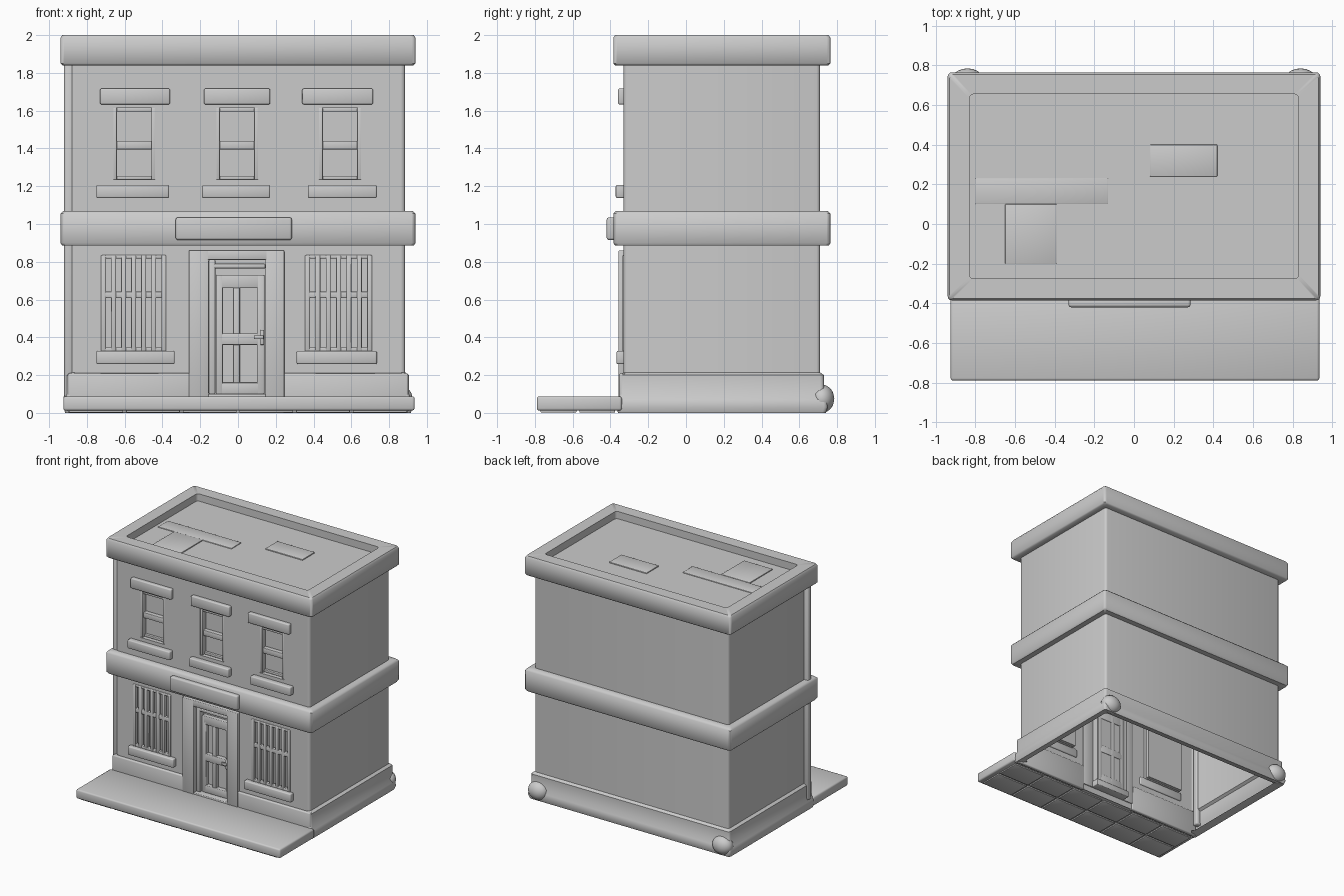
import bpy, bmesh, math
from mathutils import Matrix, Vector

if "Cube" in bpy.data.objects:
    bpy.data.objects.remove(bpy.data.objects["Cube"])

X, Y0, Y1 = 0.885, -0.33, 0.71          # main wall outline


def finish(bm, name):
    bmesh.ops.recalc_face_normals(bm, faces=bm.faces)
    me = bpy.data.meshes.new(name)
    bm.to_mesh(me)
    bm.free()
    ob = bpy.data.objects.new(name, me)
    bpy.context.collection.objects.link(ob)
    return ob


def boxes(name, items, bevel=0.008):
    """Each item is (x0, x1, y0, y1, z0, z1); all become one object."""
    bm = bmesh.new()
    for x0, x1, y0, y1, z0, z1 in items:
        m = Matrix.Translation(((x0 + x1) / 2, (y0 + y1) / 2, (z0 + z1) / 2)) \
            @ Matrix.Diagonal((x1 - x0, y1 - y0, z1 - z0, 1))
        bmesh.ops.create_cube(bm, size=1, matrix=m)
    if bevel:
        bmesh.ops.bevel(bm, geom=bm.edges[:], offset=bevel, segments=2,
                        profile=0.5, affect='EDGES', clamp_overlap=True)
    return finish(bm, name)


def ring(bm, d, z, r=0.02):
    """Rounded rectangle offset by d; starts at the front right corner."""
    pts = []
    for k, (sx, y) in enumerate(((1, Y0 - d + r), (1, Y1 + d - r),
                                 (-1, Y1 + d - r), (-1, Y0 - d + r))):
        for i in range(4):
            a = math.radians(-90 + 90 * k + 30 * i)
            pts.append(bm.verts.new((sx * (X + d - r) + r * math.cos(a),
                                     y + r * math.sin(a), z)))
    return pts


# Building shell: one skin with flared foot, plinth, belt course and cornice
profile = [(-0.03, 0.015), (0.03, 0.0), (0.04, 0.03), (0.035, 0.07), (0.02, 0.10),
           (0.02, 0.20), (0.0, 0.215), (0.0, 0.885),
           (0.045, 0.885), (0.055, 0.90), (0.055, 1.055), (0.04, 1.07), (0.0, 1.07),
           (0.0, 1.84), (0.045, 1.84), (0.055, 1.85), (0.055, 1.985),
           (0.045, 2.0), (-0.055, 2.0), (-0.055, 1.94)]
bm = bmesh.new()
rings = [ring(bm, d, z) for d, z in profile]
for j, (a, b) in enumerate(zip(rings, rings[1:])):
    for i in range(16):
        if i == 15 and (j < 7 or j == 12):      # front walls are made separately
            continue
        k = (i + 1) % 16
        bm.faces.new((a[i], a[k], b[k], b[i]))
bm.faces.new(rings[-1])
finish(bm, "building_shell")


def front_wall(name, z0, z1, openings):
    """Flat wall with recesses; an opening is (x0, x1, z0, z1, depth)."""
    w = X - 0.02
    xs = sorted({-w, w} | {v for o in openings for v in o[:2]})
    zs = sorted({z0, z1} | {v for o in openings for v in o[2:4]})
    bm = bmesh.new()
    grid = [[bm.verts.new((x, Y0, z)) for x in xs] for z in zs]
    for a, b in zip(grid, grid[1:]):
        for i in range(len(xs) - 1):
            bm.faces.new((a[i], a[i + 1], b[i + 1], b[i]))
    for x0, x1, oz0, oz1, depth in openings:
        hole = []
        for f in bm.faces:
            c = f.calc_center_median()
            if x0 < c.x < x1 and oz0 < c.z < oz1 and abs(c.y - Y0) < 1e-5:
                hole.append(f)
        ext = bmesh.ops.extrude_face_region(bm, geom=hole)["geom"]
        bmesh.ops.translate(bm, vec=(0, depth, 0),
                            verts=[g for g in ext if isinstance(g, bmesh.types.BMVert)])
        bmesh.ops.delete(bm, geom=[f for f in hole if f.is_valid], context='FACES')
    return finish(bm, name)


upper = (-0.55, -0.005, 0.54)
lower = ((-0.72, -0.385), (0.36, 0.705))
front_wall("upper_front_wall", 1.07, 1.84,
           [(x - 0.11, x + 0.11, 1.235, 1.615, 0.05) for x in upper])
front_wall("lower_front_wall", 0.0, 0.885,
           [(a, b, 0.325, 0.835, 0.05) for a, b in lower]
           + [(-0.155, 0.145, 0.10, 0.81, 0.06)])

# Upper windows: lintels, sills and sashes
boxes("upper_lintels", [(x0, x1, -0.36, -0.32, 1.633, 1.717) for x0, x1 in
                        ((-0.73, -0.36), (-0.18, 0.17), (0.34, 0.715))])
boxes("upper_sills", [(x0, x1, -0.372, -0.32, 1.137, 1.207) for x0, x1 in
                      ((-0.75, -0.365), (-0.19, 0.17), (0.37, 0.735))])
sash = []
for x in upper:
    for s in (-1, 1):
        c = x + s * 0.103
        sash.append((c - 0.012, c + 0.012, -0.325, -0.275, 1.235, 1.615))
    sash += [(x - 0.11, x + 0.11, -0.315, -0.275, 1.395, 1.44),
             (x - 0.11, x + 0.11, -0.32, -0.275, 1.595, 1.618),
             (x - 0.10, x + 0.10, -0.30, -0.275, 1.235, 1.255)]
boxes("upper_sashes", sash, 0.004)

# Lower windows: sills and barred grilles
boxes("lower_sills", [(x0, x1, -0.368, -0.32, 0.258, 0.328) for x0, x1 in
                      ((-0.75, -0.335), (0.31, 0.735))])
bars = []
for a, b in lower:
    for i in range(7):
        c = a + 0.008 + (b - a - 0.016) * i / 6
        bars.append((c - 0.013, c + 0.013, -0.337, -0.305, 0.325, 0.835))
    for z, h in ((0.335, 0.012), (0.625, 0.017), (0.827, 0.01)):
        bars.append((a, b, -0.335, -0.305, z - h, z + h))
boxes("window_bars", bars, 0.005)

# Plinth front on both sides of the door
boxes("plinth_front", [(-0.90, -0.25, -0.352, -0.32, 0.0, 0.21),
                       (0.235, 0.90, -0.352, -0.32, 0.0, 0.21)])

# Door surround, door leaf and handle
boxes("door_surround", [(-0.26, -0.155, -0.357, -0.32, 0.05, 0.86),
                        (0.145, 0.245, -0.357, -0.32, 0.05, 0.86),
                        (-0.165, 0.155, -0.357, -0.32, 0.81, 0.86)], 0.005)
boxes("door_step", [(-0.165, 0.155, -0.355, -0.26, 0.05, 0.10)], 0.005)
boxes("door_leaf", [(-0.115, -0.08, -0.305, -0.265, 0.10, 0.73),
                    (0.10, 0.14, -0.305, -0.265, 0.10, 0.73),
                    (-0.025, 0.01, -0.30, -0.265, 0.10, 0.72),
                    (-0.10, 0.12, -0.305, -0.265, 0.10, 0.16),
                    (-0.10, 0.12, -0.305, -0.265, 0.36, 0.42),
                    (-0.10, 0.12, -0.305, -0.265, 0.66, 0.73)], 0.005)
boxes("door_frame", [(-0.155, -0.12, -0.322, -0.265, 0.10, 0.81),
                     (-0.13, 0.145, -0.322, -0.265, 0.765, 0.79)], 0.005)
boxes("door_handle", [(0.118, 0.138, -0.335, -0.29, 0.36, 0.44),
                      (0.085, 0.135, -0.345, -0.328, 0.39, 0.41)], 0.004)

# Plain sign plaque on the belt course
boxes("sign_plaque", [(-0.33, 0.285, -0.42, -0.375, 0.915, 1.035)], 0.012)

# Pavement slab with tiles on its underside
boxes("pavement", [(-0.925, 0.935, -0.79, -0.34, 0.012, 0.088)], 0.012)
tw = 1.80 / 6
boxes("pavement_tiles", [(-0.90 + i * tw + 0.008, -0.90 + (i + 1) * tw - 0.008,
                          y, y + 0.19, 0.002, 0.03)
                         for i in range(6) for y in (-0.77, -0.565)], 0.004)

# Drain strip at the left front corner
boxes("drain_strip", [(-0.92, -0.87, -0.325, -0.275, 0.08, 1.85)], 0.012)

# Shallow patches on the roof
boxes("roof_patches", [(0.08, 0.42, 0.24, 0.40, 1.93, 1.948),
                       (-0.65, -0.39, -0.20, 0.10, 1.93, 1.948),
                       (-0.80, -0.13, 0.10, 0.23, 1.93, 1.946)], 0.003)

# Worn lumps at the two back corners of the foot
bm = bmesh.new()
for s in (-1, 1):
    m = Matrix.Translation((s * 0.84, 0.72, 0.075)) @ Matrix.Diagonal((0.085, 0.065, 0.075, 1))
    bmesh.ops.create_icosphere(bm, subdivisions=3, radius=1, matrix=m)
finish(bm, "foot_lumps")

bpy.ops.object.select_all(action='SELECT')
bpy.context.view_layer.objects.active = bpy.data.objects["building_shell"]
bpy.ops.object.shade_smooth_by_angle(angle=math.radians(50))
